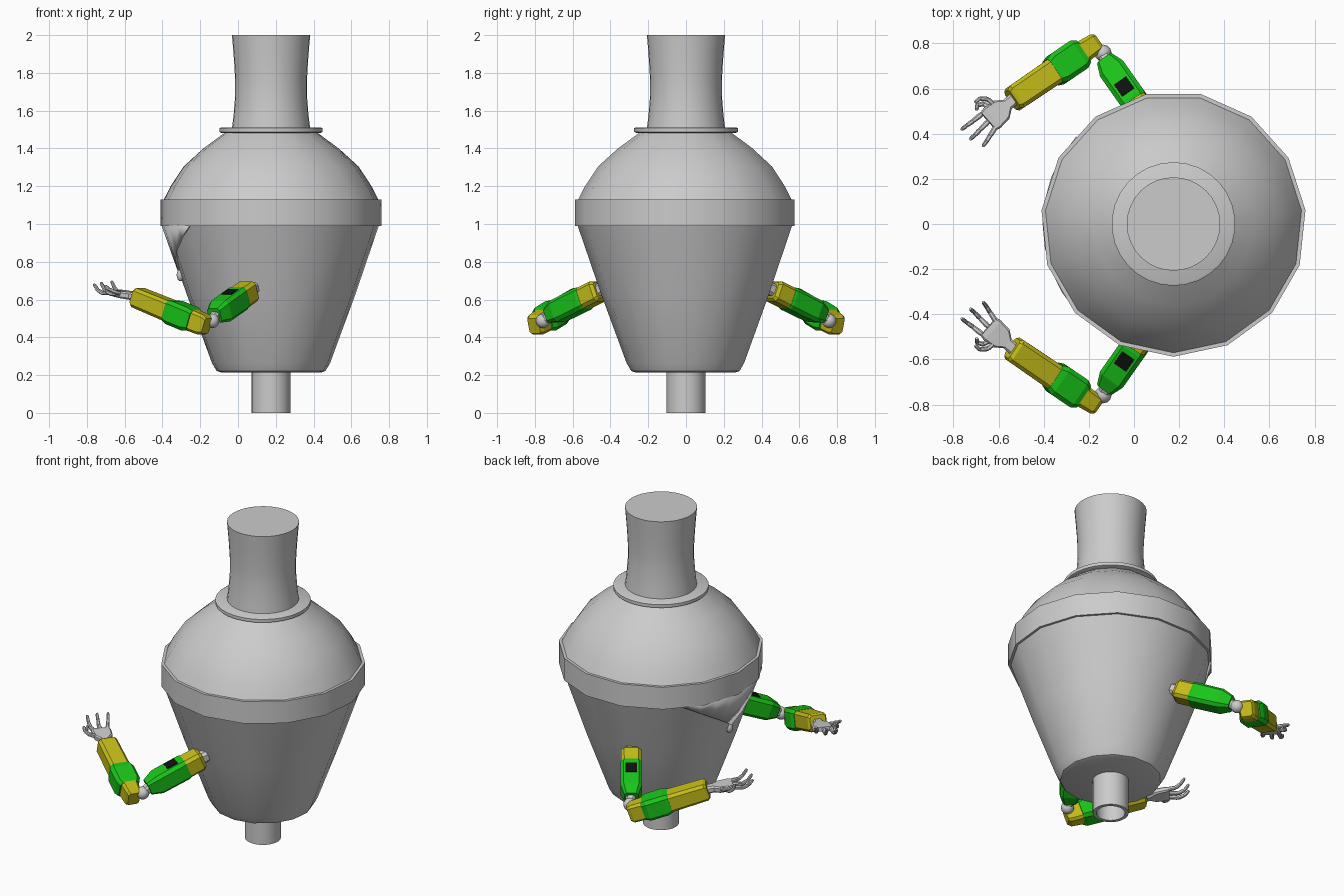
import bpy, bmesh, math
from mathutils import Vector

if "Cube" in bpy.data.objects:
    bpy.data.objects.remove(bpy.data.objects["Cube"])

CX = 0.175  # axis of the vessel


def material(name, col):
    m = bpy.data.materials.new(name)
    m.diffuse_color = (*col, 1)
    m.use_nodes = True
    m.node_tree.nodes["Principled BSDF"].inputs["Base Color"].default_value = m.diffuse_color
    return m


YELLOW = material("yellow", (0.55, 0.50, 0.01))
GREEN = material("green", (0.01, 0.55, 0.01))
BLACK = material("black", (0.005, 0.005, 0.005))


def finish(name, bm, mat=None, angle=30):
    bmesh.ops.recalc_face_normals(bm, faces=bm.faces)
    me = bpy.data.meshes.new(name)
    bm.to_mesh(me)
    bm.free()
    if angle:
        me.shade_smooth()
        me.set_sharp_from_angle(angle=math.radians(angle))
    ob = bpy.data.objects.new(name, me)
    bpy.context.collection.objects.link(ob)
    if mat:
        me.materials.append(mat)
    return ob


def skin(bm, rings, loop=False):
    """Bridge rings of vertices; cap both ends unless the rings loop."""
    n = len(rings[0])
    pairs = list(zip(rings, rings[1:]))
    if loop:
        pairs.append((rings[-1], rings[0]))
    for a, b in pairs:
        for i in range(n):
            j = (i + 1) % n
            bm.faces.new((a[i], a[j], b[j], b[i]))
    if not loop:
        bm.faces.new(rings[0])
        bm.faces.new(rings[-1])


def lathe(name, profile, n, loop=False):
    """Revolve (radius, z) points about the vessel axis."""
    bm = bmesh.new()
    rings = []
    for r, z in profile:
        ang = [-math.pi / 2 + math.tau * i / n for i in range(n)]
        rings.append([bm.verts.new((CX + r * math.cos(a), r * math.sin(a), z)) for a in ang])
    skin(bm, rings, loop)
    return finish(name, bm)


def frame(p0, p1):
    d = (p1 - p0).normalized()
    side = d.cross(Vector((0, 0, 1))).normalized()
    return d, side, side.cross(d)


def limb(name, p0, p1, sections, mat=None, chamfer=0.22, angle=0):
    """Chamfered box along p0-p1; sections are (t, width, height)."""
    _, side, up = frame(p0, p1)
    bm = bmesh.new()
    rings = []
    for t, w, h in sections:
        c = p0.lerp(p1, t)
        k = chamfer * min(w, h)
        w, h = w / 2, h / 2
        pts = [(w, h - k), (w - k, h), (k - w, h), (-w, h - k),
               (-w, k - h), (k - w, -h), (w - k, -h), (w, k - h)]
        rings.append([bm.verts.new(c + side * u + up * v) for u, v in pts])
    skin(bm, rings)
    return finish(name, bm, mat, angle)


def ball(name, c, r, scale=(1, 1, 1)):
    bm = bmesh.new()
    bmesh.ops.create_uvsphere(bm, u_segments=12, v_segments=8, radius=r)
    bmesh.ops.scale(bm, vec=scale, verts=bm.verts)
    bmesh.ops.translate(bm, vec=c, verts=bm.verts)
    return finish(name, bm, None, 60)


# Vessel: 15-sided bowl, rim band and dome
lathe("lower_bowl", [(0.27, 0.215), (0.29, 0.222), (0.315, 0.265), (0.45, 0.63), (0.575, 0.995)], 15)
lathe("rim_band", [(0.55, 0.99), (0.588, 0.99), (0.588, 1.13), (0.55, 1.13)], 15, True)
lathe("dome", [(0.573, 1.125), (0.535, 1.2), (0.465, 1.305), (0.36, 1.4), (0.24, 1.488)], 15)

# Round neck, collar and drain pipe
lathe("collar", [(0.265, 1.483), (0.274, 1.487), (0.274, 1.507), (0.265, 1.512)], 30)
lathe("neck", [(0.207, 1.505), (0.198, 1.58), (0.19, 1.68), (0.19, 1.76),
               (0.195, 1.85), (0.201, 1.93), (0.207, 2.0)], 32)
lathe("drain_pipe", [(0.103, 0), (0.103, 0.23), (0.082, 0.23), (0.082, 0)], 32, True)

# Triangular flap under the rim on the left, with its tip knob
bm = bmesh.new()
cols = []
for i in range(-4, 5):
    a = math.pi + math.radians(10.5 * i)
    col = []
    for z in (0.75 + 0.239 * abs(i) / 4, 0.992):
        r = 0.315 + 0.26 * (z - 0.265) / 0.73 + 0.006
        col.append(bm.verts.new((CX + r * math.cos(a), r * math.sin(a), z)))
    cols.append(col)
for a, b in zip(cols, cols[1:]):
    bm.faces.new((a[0], b[0], b[1], a[1]))
flap = finish("front_flap", bm)
flap.modifiers.new("thickness", "SOLIDIFY").thickness = 0.012
ball("flap_knob", (-0.305, 0, 0.73), 0.022, (0.9, 1, 1.5))

# Arms, mirrored front to back
for s, tag in ((-1, "right"), (1, "left")):
    def P(x, y, z):
        return Vector((x, y * s, z))

    # Upper arm
    S, U = P(0.065, 0.455, 0.65), P(-0.125, 0.725, 0.515)
    d, side, up = frame(S, U)
    limb(tag + "_shoulder_joint", S - d * 0.06, S + d * 0.02, [(0, .06, .06), (1, .07, .07)])
    limb(tag + "_shoulder_cuff", S, U, [(0, .09, .09), (.05, .115, .115), (.36, .115, .115)], YELLOW, .15)
    limb(tag + "_upper_sleeve", S, U,
         [(.3, .118, .118), (.34, .124, .124), (.82, .124, .12), (1, .08, .08)], GREEN, .15)
    c = S.lerp(U, 0.5) + up * 0.061
    limb(tag + "_arm_panel", c - d * 0.034, c + d * 0.034, [(0, .065, .01), (1, .065, .01)], BLACK, .05)

    # Elbow
    E = P(-0.137, 0.757, 0.487)
    limb(tag + "_elbow_link", U - d * 0.03, E, [(0, .055, .055), (1, .05, .05)])
    ball(tag + "_elbow_joint", E, 0.038)

    # Forearm
    A, B = P(-0.165, 0.805, 0.46), P(-0.54, 0.55, 0.615)
    limb(tag + "_elbow_cap", A, B, [(0, .07, .085), (.04, .09, .11), (.24, .105, .115)], YELLOW, .15)
    limb(tag + "_forearm_sleeve", A, B,
         [(.18, .115, .11), (.24, .145, .128), (.46, .145, .128), (.52, .125, .115)], GREEN, .15)
    limb(tag + "_forearm_cuff", A, B, [(.48, .12, .112), (.97, .115, .105), (1, .095, .085)], YELLOW, .15)

    # Wrist and palm
    W, K = P(-0.53, 0.557, 0.612), P(-0.645, 0.455, 0.637)
    limb(tag + "_palm", W, K,
         [(0, .055, .045), (.28, .055, .04), (.5, .105, .038), (.85, .115, .034), (1, .105, .026)])

    # Fingers and curled thumbs as jointed chains
    chains = [
        ((-.677, .485, .637), (-.715, .455, .633), (-.742, .436, .65), (-.762, .42, .68)),
        ((-.648, .452, .637), (-.685, .415, .635), (-.708, .391, .655), (-.724, .377, .688)),
        ((-.615, .427, .64), (-.64, .388, .643), (-.655, .364, .664), (-.668, .347, .695)),
        ((-.62, .528, .63), (-.648, .553, .64), (-.684, .556, .655), (-.702, .54, .672)),
        ((-.64, .515, .632), (-.668, .533, .628), (-.695, .525, .64), (-.697, .508, .668)),
    ]
    for i, ch in enumerate(chains):
        pts = [P(*p) for p in ch]
        for j, (a, b) in enumerate(zip(pts, pts[1:])):
            w = 0.024 - 0.003 * j
            limb(f"{tag}_finger_{i}_{j}", a, b,
                 [(-.1, w * .8, w * .8), (.15, w, w), (.8, w * .9, w * .9), (1.08, w * .6, w * .6)],
                 None, .25, 40)
